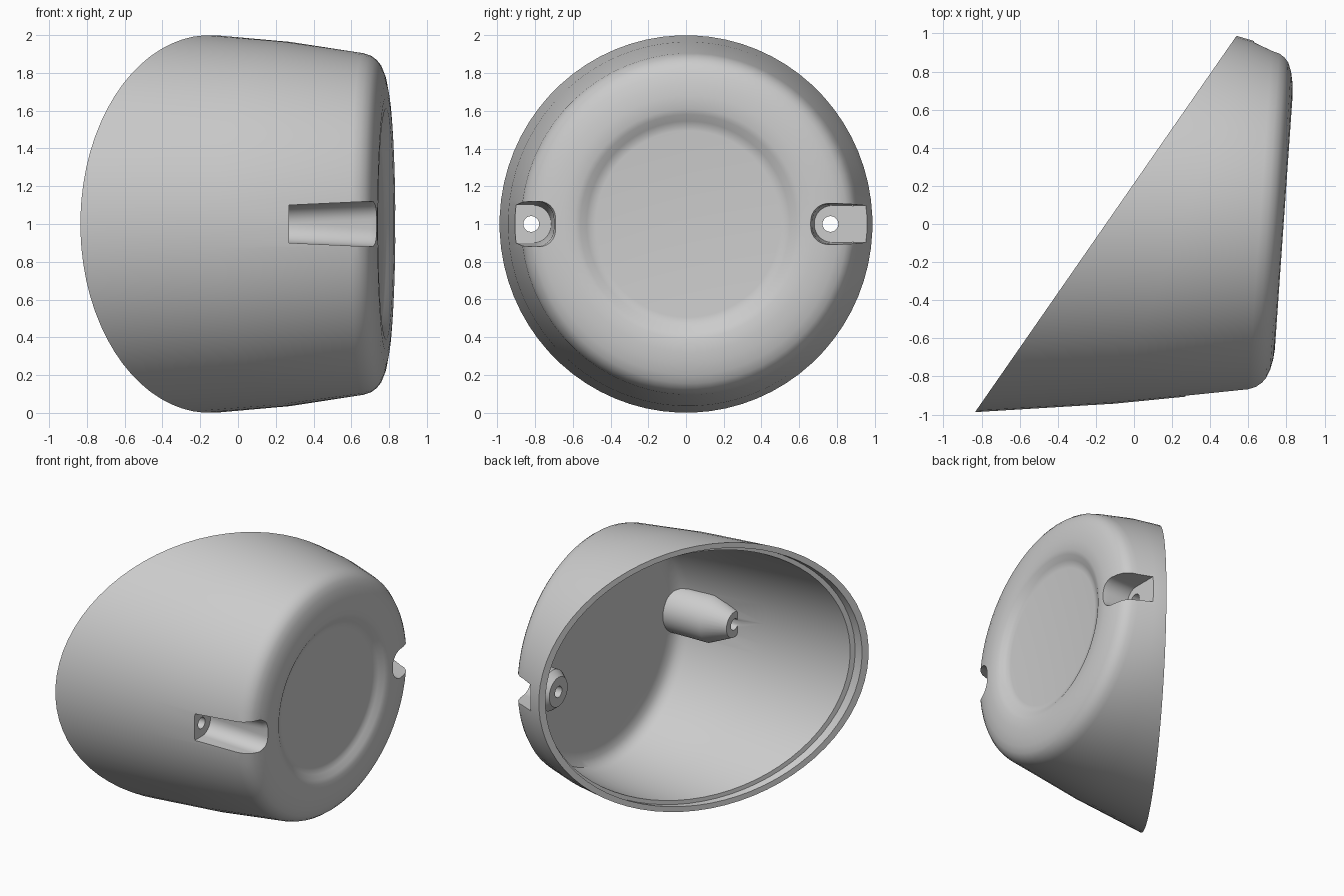
import bpy, bmesh
from math import sin, cos, pi, radians

SEG = 72

cube = bpy.data.objects.get("Cube")
if cube:
    bpy.data.objects.remove(cube, do_unlink=True)

grey = bpy.data.materials.new("plain grey")
grey.use_nodes = True
grey.diffuse_color = (0.6, 0.6, 0.6, 1)
grey.node_tree.nodes["Principled BSDF"].inputs["Base Color"].default_value = (0.6, 0.6, 0.6, 1)


def loft(name, rings):
    """Skin closed rings of equal point count and cap both ends."""
    bm = bmesh.new()
    loops = [[bm.verts.new(p) for p in ring] for ring in rings]
    n = len(loops[0])
    for a, b in zip(loops, loops[1:]):
        for i in range(n):
            j = (i + 1) % n
            bm.faces.new((a[i], a[j], b[j], b[i]))
    bm.faces.new(loops[0][::-1])
    bm.faces.new(loops[-1])
    bmesh.ops.recalc_face_normals(bm, faces=bm.faces)
    mesh = bpy.data.meshes.new(name)
    bm.to_mesh(mesh)
    bm.free()
    mesh.materials.append(grey)
    obj = bpy.data.objects.new(name, mesh)
    bpy.context.collection.objects.link(obj)
    return obj


def tilted_ring(x, slope, r, y=0.0):
    """Circle seen along x, lying in a plane tilted about the vertical."""
    pts = []
    for i in range(SEG):
        a = 2 * pi * (i + 0.5) / SEG
        py = y + 0.988 * r * cos(a)
        pts.append((x + slope * py, py, 1 + r * sin(a)))
    return pts


def round_bar(name, y, stations, n=32):
    """Round bar along x from (x, radius) stations."""
    return loft(name, [[(x, y + r * cos(2 * pi * i / n), 1 + r * sin(2 * pi * i / n))
                        for i in range(n)] for x, r in stations])


def slot_ring(x, inner, side, half):
    """U outline, rounded towards the middle and open to the outside."""
    rad = 0.095
    pts = [(x, side * 1.2, 1 - half)]
    for up in (-1, 1):
        for k in range(9):
            a = radians(90 * k / 8)
            c, s = (sin(a), cos(a)) if up < 0 else (cos(a), sin(a))
            pts.append((x, side * (inner + rad - rad * c), 1 + up * (half - rad + rad * s)))
    pts.append((x, side * 1.2, 1 + half))
    return pts


def cut(target, tool):
    mod = target.modifiers.new("cut", 'BOOLEAN')
    mod.operation = 'DIFFERENCE'
    mod.solver = 'EXACT'
    mod.object = tool
    bpy.context.view_layer.objects.active = target
    bpy.ops.object.modifier_apply(modifier=mod.name)
    bpy.data.objects.remove(tool, do_unlink=True)


# Outer body: slanted open rim, rounded shoulder, dished end face
END = 0.07
profile = [(0.66, 0.905), (0.70, 0.892), (0.73, 0.87), (0.75, 0.845), (0.768, 0.80),
           (0.78, 0.74), (0.785, 0.68), (0.783, 0.61), (0.772, 0.58), (0.75, 0.545),
           (0.738, 0.52), (0.735, 0.495)]
housing = loft("housing", [tilted_ring(-0.148, 0.695, 1.0), tilted_ring(0.256, 0.38, 0.965, 0.01)]
               + [tilted_ring(x, END, r, 0.02 * (r / 0.905)) for x, r in profile])

# Hollow inside with a stepped lip at the rim
cavity = loft("cavity", [tilted_ring(-0.248, 0.695, 0.96), tilted_ring(-0.09, 0.695, 0.96),
                         tilted_ring(-0.09, 0.695, 0.93), tilted_ring(0.28, 0.38, 0.9, 0.01),
                         tilted_ring(0.60, END, 0.855, 0.02), tilted_ring(0.65, END, 0.835, 0.02),
                         tilted_ring(0.68, END, 0.79, 0.02), tilted_ring(0.69, END, 0.73, 0.02)])

# Screw bosses stay standing in the hollow
cut(cavity, round_bar("front_boss", -0.82, [(0.17, 0.095), (0.34, 0.172), (0.9, 0.178)]))
cut(cavity, round_bar("back_boss", 0.765, [(0.53, 0.11), (0.58, 0.15), (0.9, 0.155)]))
cut(housing, cavity)

# Screw slots open to the end face and the side, each with a through hole
cut(housing, loft("front_slot", [slot_ring(0.27, 0.715, -1, 0.1), slot_ring(0.70, 0.70, -1, 0.12),
                                 slot_ring(0.76, 0.685, -1, 0.135), slot_ring(0.95, 0.68, -1, 0.14)]))
cut(housing, loft("back_slot", [slot_ring(0.63, 0.68, 1, 0.098), slot_ring(0.79, 0.668, 1, 0.105),
                                slot_ring(0.95, 0.64, 1, 0.12)]))
for y in (-0.82, 0.765):
    cut(housing, round_bar("screw_hole", y, [(-0.1 if y < 0 else 0.4, 0.042), (0.9, 0.042)], 20))

bpy.ops.object.select_all(action='DESELECT')
housing.select_set(True)
bpy.context.view_layer.objects.active = housing
bpy.ops.object.shade_smooth_by_angle(angle=radians(35))
